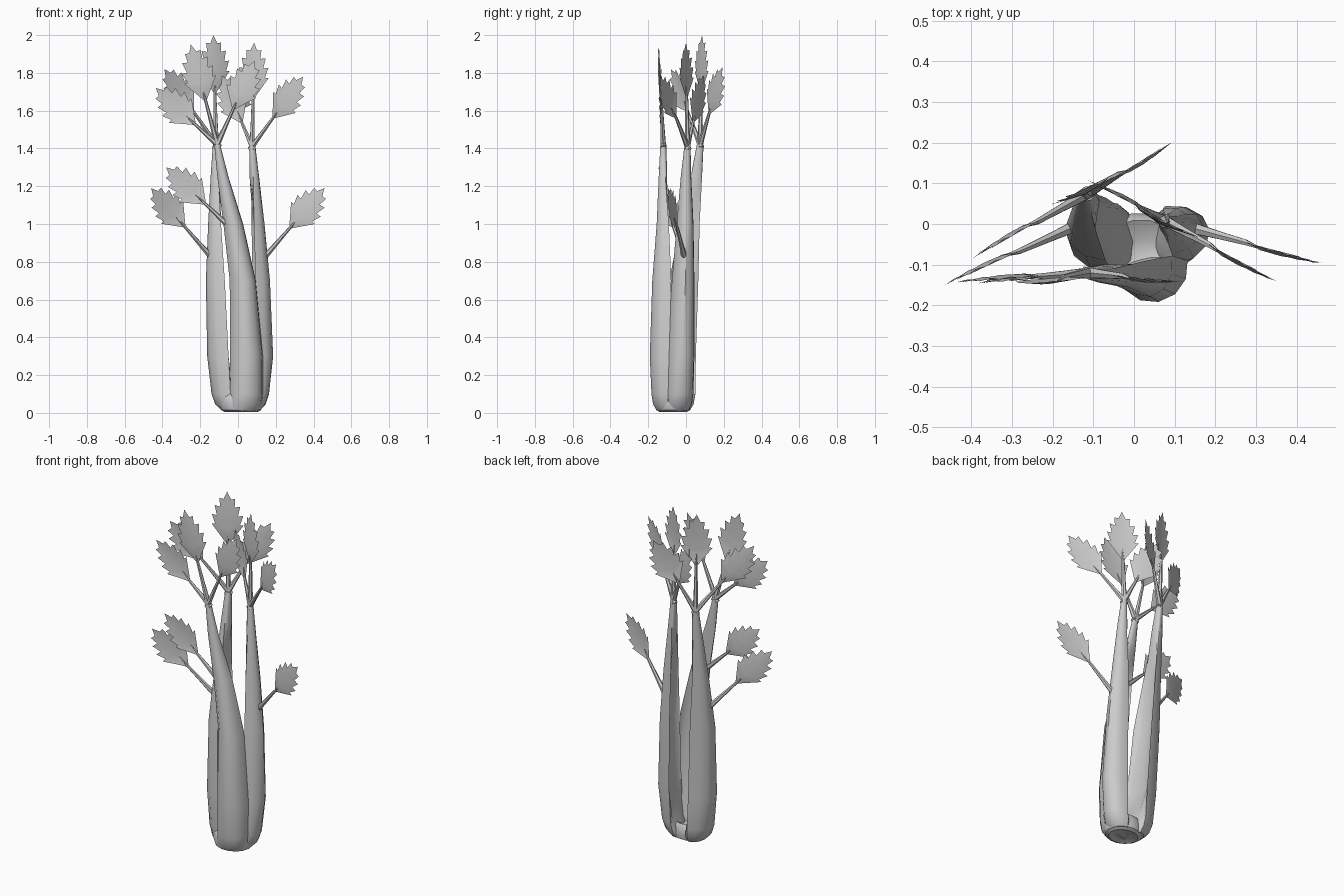
import bpy, bmesh, math
from mathutils import Vector

if "Cube" in bpy.data.objects:
    bpy.data.objects.remove(bpy.data.objects["Cube"])


def make_object(name, bm, angle=40):
    bmesh.ops.remove_doubles(bm, verts=bm.verts, dist=1e-5)
    mesh = bpy.data.meshes.new(name)
    bm.to_mesh(mesh)
    bm.free()
    ob = bpy.data.objects.new(name, mesh)
    bpy.context.collection.objects.link(ob)
    bpy.ops.object.select_all(action='DESELECT')
    ob.select_set(True)
    bpy.context.view_layer.objects.active = ob
    bpy.ops.object.shade_smooth_by_angle(angle=math.radians(angle))
    return ob


def loft(bm, rings):
    loops = [[bm.verts.new(p) for p in ring] for ring in rings]
    n = len(loops[0])
    for a, b in zip(loops, loops[1:]):
        for i in range(n):
            j = (i + 1) % n
            bm.faces.new((a[i], a[j], b[j], b[i]))
    bm.faces.new(loops[0][::-1])
    bm.faces.new(loops[-1])
    bmesh.ops.recalc_face_normals(bm, faces=bm.faces)


# Stalk: crescent cross-section that closes to a small round tip
HEIGHTS = (0.012, 0.045, 0.1, 0.3, 0.7, 1.0, 1.25, 1.42)
INNER = (-0.5, -0.5, -0.25, 0.25, 0.4, 0.2, -0.5, -1.0)


def stalk(name, angle, levels):
    out = Vector((math.cos(angle), math.sin(angle), 0))
    side = Vector((-out.y, out.x, 0))
    rings = []
    for z, inner, (cx, cy, w, d) in zip(HEIGHTS, INNER, levels):
        c = Vector((cx, cy, z))
        arc = [math.pi * (k / 6 - 0.5) for k in range(7)]
        ring = [c + side * w * math.sin(t) + out * d * math.cos(t) for t in arc]
        ring += [c + side * w * math.sin(t) + out * d * inner * math.cos(t)
                 for t in arc[-2:0:-1]]
        rings.append(ring)
    bm = bmesh.new()
    loft(bm, rings)
    make_object(name, bm)


stalk("left_stalk", math.radians(180), [
    (-.03, -.05, .07, .055), (-.035, -.045, .085, .085), (-.04, -.04, .09, .10),
    (-.05, -.035, .087, .113), (-.07, -.012, .077, .1), (-.09, .022, .05, .068),
    (-.105, .055, .03, .04), (-.115, .075, .018, .018)])
stalk("front_stalk", math.radians(-80), [
    (.03, -.11, .075, .045), (.04, -.11, .085, .065), (.045, -.108, .088, .076),
    (.045, -.105, .088, .088), (.025, -.09, .07, .09), (-.025, -.10, .053, .056),
    (-.08, -.115, .03, .03), (-.11, -.12, .016, .016)])
stalk("right_stalk", math.radians(8), [
    (.065, -.045, .06, .05), (.075, -.04, .072, .072), (.085, -.035, .075, .08),
    (.09, -.028, .073, .097), (.085, -.015, .06, .085), (.078, -.005, .045, .063),
    (.078, 0, .028, .034), (.075, .008, .016, .016)])

# Rounded base joining the stalks
rings = []
for z, rx, ry in ((.016, .04, .03), (.004, .085, .072), (.014, .104, .09),
                  (.045, .116, .096), (.085, .112, .088), (.1, .1, .078), (.07, .04, .03)):
    rings.append([(.018 + rx * math.cos(t), -.068 + ry * math.sin(t), z)
                  for t in (math.tau * k / 14 for k in range(14))])
bm = bmesh.new()
loft(bm, rings)
make_object("stalk_base", bm)

# Leaf half-outline with forward teeth: position along the blade, half width
LEAF = [(0, .004), (.12, .030), (.38, .088), (.385, .068), (.56, .086), (.55, .058),
        (.73, .070), (.715, .040), (.87, .043), (.86, .020), (1, 0)]


def leaf(name, start, tip, facing=None, blade=0.285):
    start, tip = Vector(start), Vector(tip)
    axis = (tip - start).normalized()
    flat = Vector(facing + (0,)) if facing else Vector((axis.x, axis.y, 0))
    normal = flat.normalized().cross(Vector((0, 0, 1)))
    across = normal.cross(axis).normalized()
    normal = axis.cross(across).normalized()
    base = tip - axis * blade

    # Serrated blade, folded a little along the middle
    bm = bmesh.new()
    rows = []
    for k, (t, w) in enumerate(LEAF):
        bow = normal * 0.01 * math.sin(math.pi * t)
        row = []
        for s in (-1, 0, 1):
            along = t if s or k in (0, len(LEAF) - 1) else k / (len(LEAF) - 1)
            row.append(bm.verts.new(base + axis * blade * along + bow
                                    + across * w * s - normal * abs(s) * w * 0.12))
        rows.append(row)
    for a, b in zip(rows, rows[1:]):
        for i in (0, 1):
            bm.faces.new((a[i], a[i + 1], b[i + 1], b[i]))
    make_object(name + "_blade", bm)

    # Tapered stem running on into the midrib
    bm = bmesh.new()
    end = base + axis * 0.07
    rings = []
    for p, r in ((start - axis * 0.02, .016), (start.lerp(base, .5), .011),
                 (base, .008), (end + normal * 0.006, .001)):
        rings.append([p + (across * math.cos(t) + normal * math.sin(t)) * r
                      for t in (math.tau * k / 6 for k in range(6))])
    loft(bm, rings)
    make_object(name + "_stem", bm)


LEFT, FRONT, RIGHT = (-.115, .075, 1.42), (-.11, -.12, 1.42), (.075, .008, 1.41)
# Top leaves, three on each stalk
leaf("left_top_leaf", LEFT, (-.13, .085, 2.0), (.9, .4), .31)
leaf("left_back_leaf", LEFT, (.08, .193, 1.83))
leaf("left_outer_leaf", LEFT, (-.39, -.08, 1.82))
leaf("front_top_leaf", FRONT, (-.25, -.145, 1.95), (1, .05), .31)
leaf("front_outer_leaf", FRONT, (-.435, -.143, 1.72))
leaf("front_inner_leaf", FRONT, (.09, -.14, 1.865))
leaf("right_top_leaf", RIGHT, (.085, 0, 1.96), (.9, -.42), .3)
leaf("right_outer_leaf", RIGHT, (.345, -.138, 1.78))
leaf("right_inner_leaf", RIGHT, (-.09, .095, 1.79))
# Lower side leaves
leaf("left_side_leaf", (-.155, -.01, .84), (-.46, -.147, 1.19))
leaf("front_side_leaf", (-.07, -.12, 1.01), (-.38, -.145, 1.30))
leaf("right_side_leaf", (.145, -.01, .83), (.458, -.095, 1.19))
